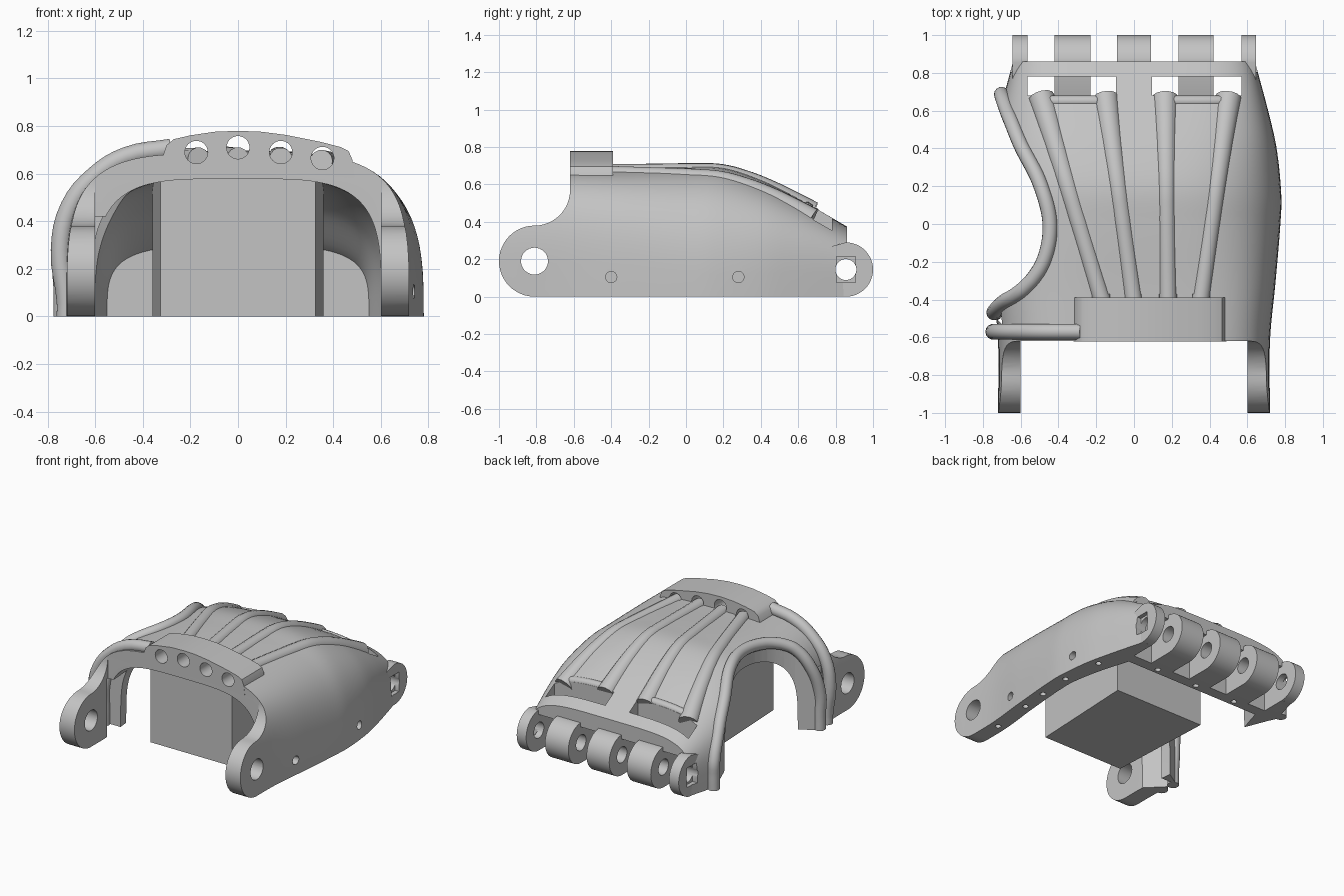
import bpy, bmesh, math

if "Cube" in bpy.data.objects:
    bpy.data.objects.remove(bpy.data.objects["Cube"])

grey = bpy.data.materials.new("light grey plastic")
grey.use_nodes = True
colour = (0.55, 0.55, 0.55, 1)
grey.diffuse_color = colour
grey.node_tree.nodes["Principled BSDF"].inputs["Base Color"].default_value = colour


# ---------- helpers ----------
def interp(table, y):
    """Smooth cubic through (y, value) pairs."""
    n = len(table)
    y = min(max(y, table[0][0]), table[-1][0])
    i = max(k for k in range(n - 1) if table[k][0] <= y)

    def slope(k):
        a, b = table[max(k - 1, 0)], table[min(k + 1, n - 1)]
        return (b[1] - a[1]) / (b[0] - a[0])
    (y0, v0), (y1, v1) = table[i], table[i + 1]
    d = y1 - y0
    t = (y - y0) / d
    return (v0 * (1 + 2 * t) * (1 - t) ** 2 + v1 * t * t * (3 - 2 * t)
            + d * slope(i) * t * (1 - t) ** 2 - d * slope(i + 1) * t * t * (1 - t))


def finish(name, bm):
    bmesh.ops.recalc_face_normals(bm, faces=bm.faces)
    mesh = bpy.data.meshes.new(name)
    bm.to_mesh(mesh)
    bm.free()
    mesh.materials.append(grey)
    ob = bpy.data.objects.new(name, mesh)
    bpy.context.collection.objects.link(ob)
    return ob


def prism(name, pts, axis, lo, hi):
    """Extrude a 2D outline along an axis."""
    place = {"x": lambda u, v, d: (d, u, v),
             "y": lambda u, v, d: (u, d, v),
             "z": lambda u, v, d: (u, v, d)}[axis]
    bm = bmesh.new()
    a = [bm.verts.new(place(u, v, lo)) for u, v in pts]
    b = [bm.verts.new(place(u, v, hi)) for u, v in pts]
    bm.faces.new(a)
    bm.faces.new(b[::-1])
    for i in range(len(pts)):
        j = (i + 1) % len(pts)
        bm.faces.new((a[i], a[j], b[j], b[i]))
    return finish(name, bm)


def arc(u, v, r, start=0, end=360, n=32):
    count = n if end - start == 360 else n + 1
    angles = [math.radians(start + (end - start) * k / n) for k in range(count)]
    return [(u + r * math.cos(a), v + r * math.sin(a)) for a in angles]


def rect(u0, u1, v0, v1):
    return [(u0, v0), (u1, v0), (u1, v1), (u0, v1)]


def cut(ob, cutters):
    for c in cutters:
        c.hide_render = True
        m = ob.modifiers.new("cut", "BOOLEAN")
        m.operation, m.solver, m.object = "DIFFERENCE", "EXACT", c
    dg = bpy.context.evaluated_depsgraph_get()
    mesh = bpy.data.meshes.new_from_object(ob.evaluated_get(dg))
    ob.modifiers.clear()
    ob.data = mesh


def tube(name, pts, radius, radii=None):
    cu = bpy.data.curves.new(name, "CURVE")
    cu.dimensions = "3D"
    cu.bevel_depth, cu.bevel_resolution = radius, 5
    cu.resolution_u, cu.use_fill_caps = 4, True
    sp = cu.splines.new("BEZIER")
    sp.bezier_points.add(len(pts) - 1)
    for i, p in enumerate(pts):
        bp = sp.bezier_points[i]
        bp.co = p
        bp.handle_left_type = bp.handle_right_type = "AUTO"
        bp.radius = radii[i] if radii else 1
    temp = bpy.data.objects.new(name + " path", cu)
    bpy.context.collection.objects.link(temp)
    mesh = bpy.data.meshes.new_from_object(
        temp.evaluated_get(bpy.context.evaluated_depsgraph_get()))
    bpy.data.objects.remove(temp)
    mesh.materials.clear()
    mesh.materials.append(grey)
    ob = bpy.data.objects.new(name, mesh)
    bpy.context.collection.objects.link(ob)
    return ob


# ---------- arched shell: half width, height, squareness, wall and roof thickness along y ----------
WIDTH = [(-1, .72), (-.62, .72), (-.3, .75), (0, .775), (.15, .78), (.4, .755), (.6, .71), (.86, .64)]
HEIGHT = [(-1, .69), (-.4, .685), (0, .695), (.2, .69), (.4, .625), (.6, .525), (.86, .375)]
POWER = [(-1, 4), (-.55, 4), (0, 3.2), (.3, 3.2), (.86, 4.5)]
WALL = [(-1, .12), (.1, .12), (.6, .16), (.86, .13)]
ROOF = [(-1, .11), (.1, .11), (.4, .15), (.62, .23), (.86, .13)]


def surf(x, y):
    n = interp(POWER, y)
    r = min(abs(x) / interp(WIDTH, y), 1)
    return interp(HEIGHT, y) * (1 - r ** n) ** (1 / n)


def section(y, inset_x, inset_z, n=48):
    w, h, p = interp(WIDTH, y) - inset_x, interp(HEIGHT, y) - inset_z, interp(POWER, y)
    pts = []
    for k in range(n + 1):
        c = math.cos(math.pi * k / n)
        s = math.sin(math.pi * k / n) if k < n else 0
        pts.append((math.copysign(w * abs(c) ** (2 / p), c), y, h * s ** (2 / p)))
    return pts


bm = bmesh.new()
rings = []
for i in range(63):
    y = -1 + 1.86 * i / 62
    loop = section(y, 0, 0) + section(y, interp(WALL, y), interp(ROOF, y))[::-1]
    rings.append([bm.verts.new(p) for p in loop])
for r0, r1 in zip(rings, rings[1:]):
    for k in range(len(r0)):
        j = (k + 1) % len(r0)
        bm.faces.new((r0[k], r0[j], r1[j], r1[k]))
for r in (rings[0], rings[-1]):
    for k in range(len(r) // 2 - 1):
        bm.faces.new((r[k], r[k + 1], r[-k - 2], r[-k - 1]))
shell = finish("palm_shell", bm)

# wrist arms: rounded side outline, flat inner faces
arm_cut = prism("arm_cutter", arc(-.81, .19, .19, 270, 90, 24)
                + arc(-.81, .57, .19, 270, 360, 12)
                + [(-.62, 1), (-1.3, 1), (-1.3, -.1), (-.81, -.1)], "x", -1, 1)
arm_inner = prism("arm_inner_cutter", rect(-.6, .6, -1.1, -.62), "z", -.1, 1)

# thumb opening, with its front leg thinned on the inside
THUMB = [(-.46, -.76), (-.42, -.70), (-.34, -.58), (-.2, -.48), (0, -.445),
         (.22, -.50), (.42, -.60), (.58, -.665), (.68, -.71)]
edge = [(interp(THUMB, y), y) for y in [-.46 + 1.14 * k / 24 for k in range(25)]]
thumb_cut = prism("thumb_cutter", edge + [(-1.2, .68), (-1.2, -.46)], "z", -.2, 1.2)
leg_cut = prism("leg_cutter", [(-.75, -.45), (-.75, -.48), (-.6, -.63), (-.4, -.63), (-.4, -.45)],
                "z", -.1, .42)

# pin holes, tendon holes, knuckle windows
pins = [prism("wrist_pin_cutter", arc(-.81, .19, .072), "x", -1, 1),
        prism("knuckle_pin_cutter", arc(.855, .145, .056), "x", -1, 1)]
sockets = [prism("socket_cutter", rect(.805, .905, .075, .215), "x", *r)
           for r in ((.615, .9), (-.9, -.615))]
tendons = [prism("tendon_cutter", arc(x, z, .048), "y", -.8, -.37)
           for x, z in ((-.175, .69), (0, .71), (.18, .69), (.355, .665))]
windows = [prism("window_cutter", rect(a, b, .68, .78), "z", -.2, 1)
           for a, b in ((-.565, -.095), (.095, .57))]
knuckle_cut = prism("knuckle_cutter", rect(-.565, .57, .68, .95), "z", -.2, .26)
side_holes = [prism("side_hole_cutter", arc(y, .105, .03), "x", .69, 1) for y in (-.4, .28)]
base_holes = [prism("base_hole_cutter", arc(interp(WIDTH, y) - .06, y, .02, n=16), "z", -.1, .06)
              for y in (-.62, -.3, -.1, .15, .45)]
bar_holes = [prism("bar_hole_cutter", arc(x, .64, .02, n=16), "z", -.1, .06)
             for x in (-.33, 0, .33)]
cut(shell, [arm_cut, arm_inner, thumb_cut, leg_cut, knuckle_cut] + pins + sockets + tendons
    + windows + side_holes + base_holes)

# tendon bridge over the wrist edge
bridge = prism("tendon_bridge", [
    (-.32, .66), (-.30, .72), (-.27, .745), (-.2, .761), (-.1, .776), (0, .78), (.1, .776),
    (.2, .763), (.35, .733), (.43, .712), (.465, .695), (.48, .66), (.49, .58),
    (.3, .60), (0, .61), (-.3, .60)], "y", -.621, -.39)
cut(bridge, tendons)

# knuckle bar and finger lugs
bar = prism("knuckle_bar", rect(-.56, .56, .6, .68), "z", 0, .3)
cut(bar, bar_holes)
lugs = []
for a, b in ((-.642, -.565), (-.42, -.23), (-.09, .09), (.235, .42), (.57, .645)):
    lug = prism("finger_lug", arc(.855, .145, .145, -90, 90, 24) + [(.67, .24), (.67, 0)], "x", a, b)
    cut(lug, [pins[1]] + sockets)
    lugs.append(lug)

# tendon ribs, flaring towards the knuckles, joined in pairs by a hood over each window
ribs = []
for x0, x1 in ((-.165, -.49), (0, -.15), (.18, .165), (.35, .50)):
    pts, radii = [], []
    for k in range(10):
        t = k / 9
        x, y = x0 + (x1 - x0) * t, -.42 + 1.09 * t
        pts.append((x, y, surf(x, y) - .022 - .02 * t))
        radii.append(1 + .45 * t ** 3)
    ribs.append(tube("tendon_rib", pts, .048, radii))
for x0, x1 in ((-.52, -.13), (.13, .52)):
    xs = [x0 + (x1 - x0) * k / 6 for k in range(7)]
    ribs.append(tube("window_hood", [(x, .65, surf(x, .65) - .02) for x in xs], .03))

# rolled rims round the thumb opening and the wrist edge
rim = [(x, y, surf(x, y)) for x, y in edge[1:-2]]
rim = ([(-.735, -.47, 0), (-.735, -.47, .1), (-.74, -.465, .26)] + rim
       + [(-.70, .68, .2), (-.70, .685, .1), (-.70, .685, 0)])
thumb_rim = tube("thumb_rim", rim, .04)
wrist_rim = tube("wrist_rim", [(-.72, -.57, 0), (-.72, -.57, .06), (-.745, -.57, .28),
                               (-.705, -.57, .46), (-.6, -.57, .59), (-.47, -.57, .67),
                               (-.28, -.57, .705)], .042)

# tapered block under the arch
bm = bmesh.new()
bmesh.ops.create_cube(bm, size=1)
for v in bm.verts:
    back = v.co.y > 0
    v.co = (math.copysign(.36 if back else .325, v.co.x), .26 if back else -.53,
            .6 if v.co.z > 0 else 0)
finish("palm_block", bm)

# remove cutters and smooth the curved parts
for ob in list(bpy.data.objects):
    if "_cutter" in ob.name:
        bpy.data.objects.remove(ob)
bpy.ops.object.select_all(action="DESELECT")
for ob in [shell, bridge, bar, thumb_rim, wrist_rim] + lugs + ribs:
    ob.select_set(True)
bpy.context.view_layer.objects.active = shell
bpy.ops.object.shade_smooth_by_angle(angle=math.radians(35))
